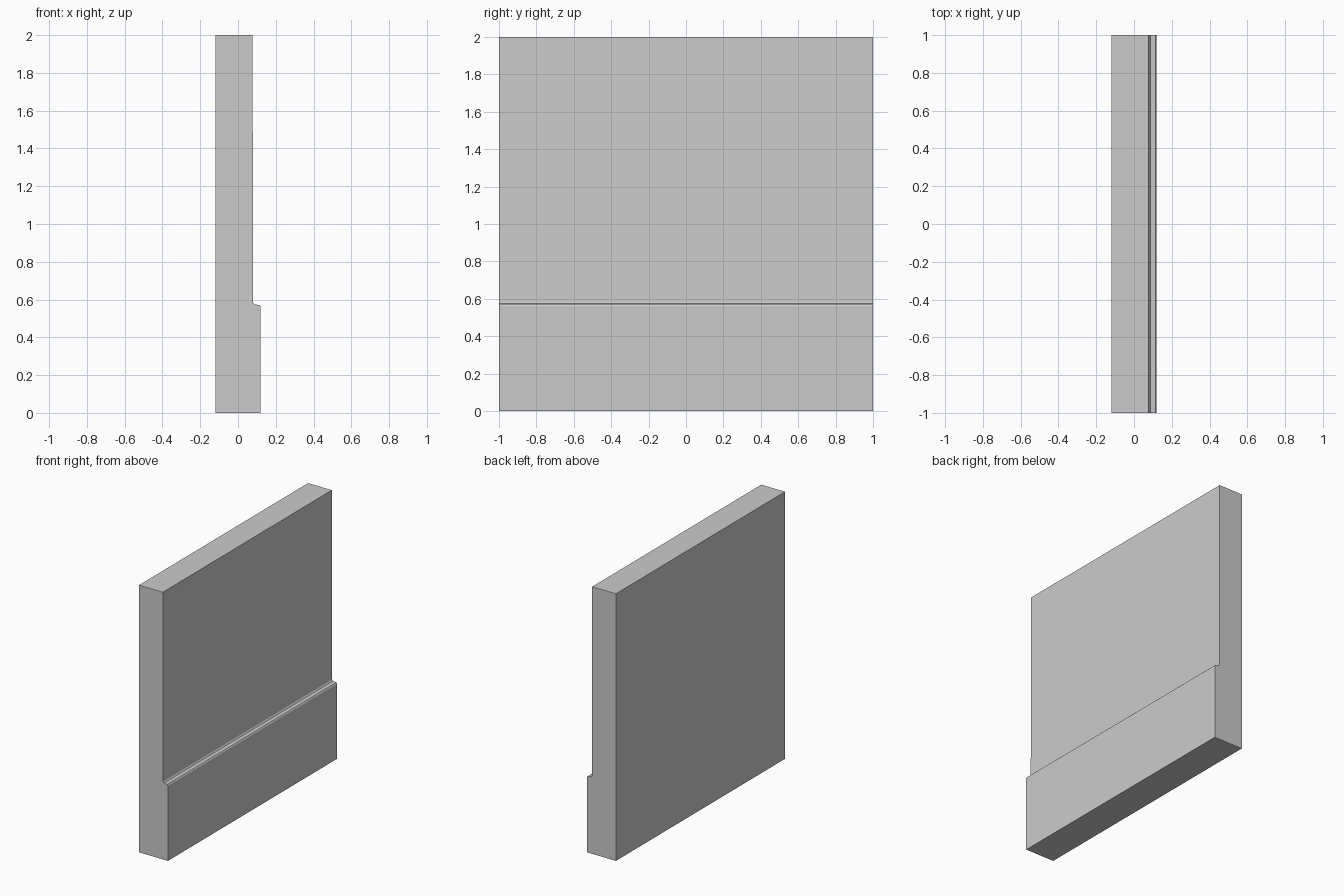
import bpy, bmesh

if "Cube" in bpy.data.objects:
    bpy.data.objects.remove(bpy.data.objects["Cube"])

# Wall cross-section in x, z: thick base, small chamfered ledge, near-vertical upper face
profile = [(-0.12, 0), (0.12, 0), (0.12, 0.562), (0.114, 0.571),
           (0.087, 0.574), (0.08, 0.584), (0.077, 2.0), (-0.12, 2.0)]

# Extrude the section along y
bm = bmesh.new()
face = bm.faces.new([bm.verts.new((x, -1, z)) for x, z in profile])
ext = bmesh.ops.extrude_face_region(bm, geom=[face], use_keep_orig=True)
moved = [v for v in ext["geom"] if isinstance(v, bmesh.types.BMVert)]
bmesh.ops.translate(bm, verts=moved, vec=(0, 2, 0))
bmesh.ops.recalc_face_normals(bm, faces=bm.faces)

mesh = bpy.data.meshes.new("wall_panel")
bm.to_mesh(mesh)
bm.free()
bpy.context.collection.objects.link(bpy.data.objects.new("wall_panel", mesh))
